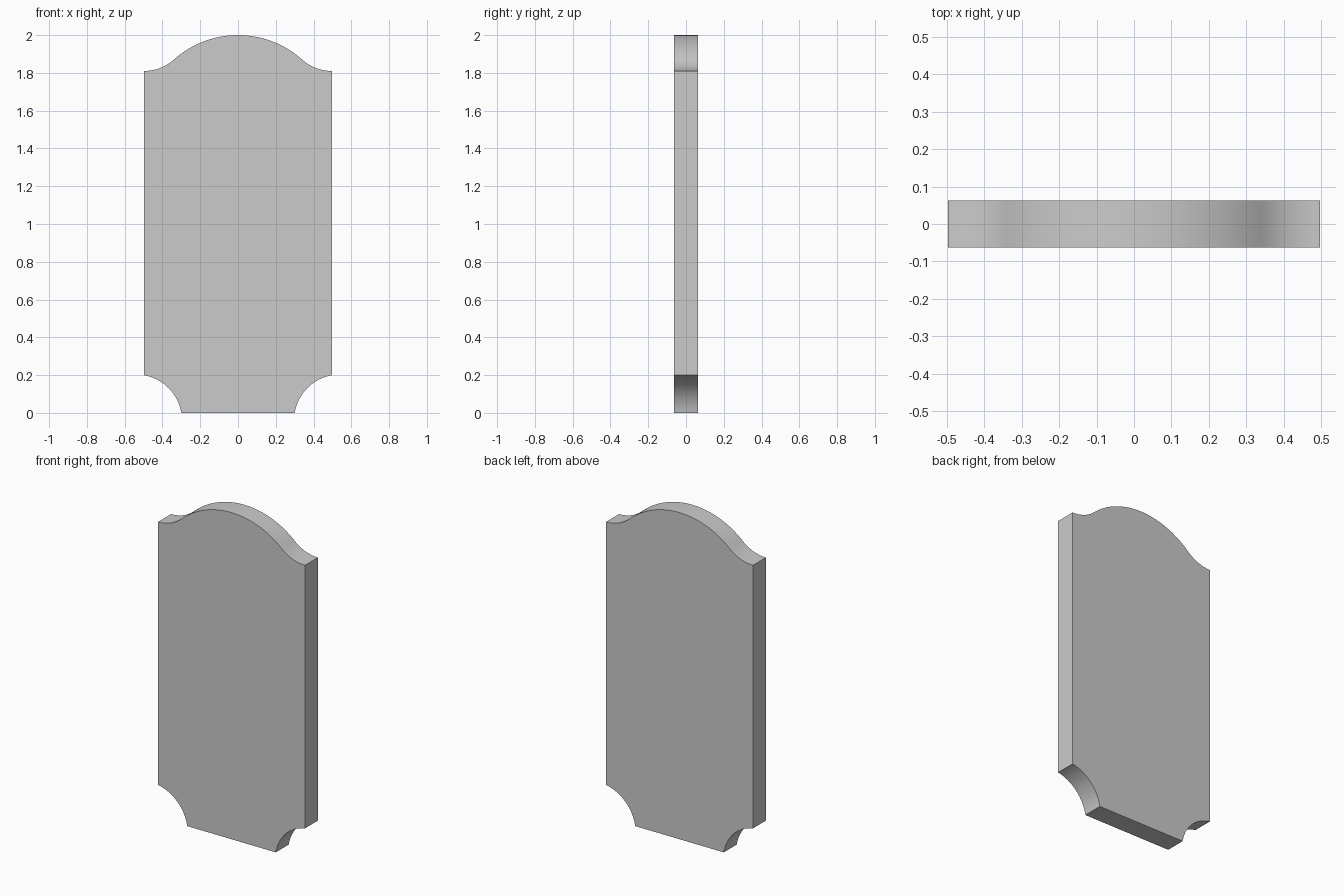
import bpy, bmesh
from math import sin, cos, atan2, radians, hypot

if "Cube" in bpy.data.objects:
    bpy.data.objects.remove(bpy.data.objects["Cube"])

HALF_W, HALF_T = 0.4975, 0.0625
TOP, SHOULDER = 2.0, 1.81
CROWN_R = 0.51


def arc(cx, cz, r, a0, a1, n):
    """Points on a circular arc, angles in radians."""
    return [(cx + r * cos(a0 + (a1 - a0) * i / n),
             cz + r * sin(a0 + (a1 - a0) * i / n)) for i in range(n + 1)]


# Right half of the outline, from the bottom edge up to the crown
nx, nz = 0.54, -0.04
notch = arc(nx, nz, hypot(0.3 - nx, nz),
            atan2(-nz, 0.3 - nx), atan2(0.2 - nz, HALF_W - nx), 16)

# Shoulder sweep is tangent to the crown and ends level at the side
t = 2 * atan2(TOP - SHOULDER, HALF_W)
sweep_r = HALF_W / sin(t) - CROWN_R
sweep = arc(HALF_W, SHOULDER + sweep_r, sweep_r, radians(270), radians(270) - t, 12)
crown = arc(0, TOP - CROWN_R, CROWN_R, radians(90) - t, radians(90), 16)

half = notch + sweep + crown[1:]
outline = half + [(-x, z) for x, z in reversed(half[:-1])]

# Extrude the outline into a flat panel
bm = bmesh.new()
face = bm.faces.new([bm.verts.new((x, -HALF_T, z)) for x, z in outline])
ext = bmesh.ops.extrude_face_region(bm, geom=[face], use_keep_orig=True)
bmesh.ops.translate(bm, vec=(0, 2 * HALF_T, 0),
                    verts=[v for v in ext["geom"] if isinstance(v, bmesh.types.BMVert)])
bmesh.ops.recalc_face_normals(bm, faces=bm.faces)
mesh = bpy.data.meshes.new("shaped_panel")
bm.to_mesh(mesh)
bm.free()

panel = bpy.data.objects.new("shaped_panel", mesh)
bpy.context.collection.objects.link(panel)
bpy.context.view_layer.objects.active = panel
panel.select_set(True)
bpy.ops.object.shade_smooth_by_angle(angle=radians(30))
